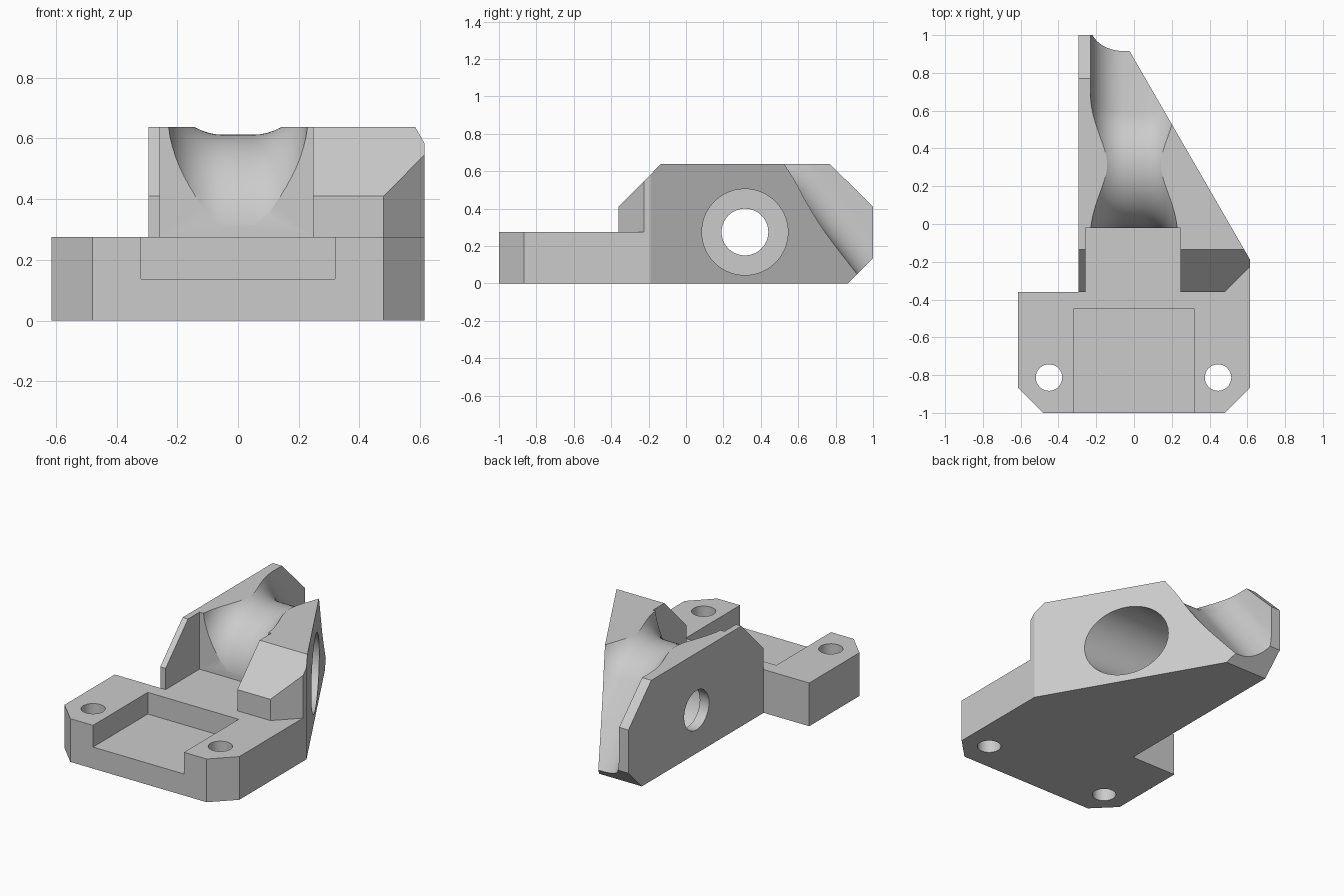
import bpy, bmesh, math
from mathutils import Vector

cube = bpy.data.objects.get("Cube")
if cube:
    bpy.data.objects.remove(cube, do_unlink=True)

grey = bpy.data.materials.new("plain grey")
grey.use_nodes = True
grey.diffuse_color = (0.6, 0.6, 0.6, 1)
grey.node_tree.nodes["Principled BSDF"].inputs["Base Color"].default_value = (0.6, 0.6, 0.6, 1)


def loft(name, rings):
    """Closed solid through a list of matching rings of points."""
    bm = bmesh.new()
    loops = [[bm.verts.new(p) for p in ring] for ring in rings]
    n = len(loops[0])
    for a, b in zip(loops, loops[1:]):
        for i in range(n):
            j = (i + 1) % n
            bm.faces.new((a[i], a[j], b[j], b[i]))
    bm.faces.new(loops[0])
    bm.faces.new(loops[-1])
    bmesh.ops.recalc_face_normals(bm, faces=bm.faces[:])
    mesh = bpy.data.meshes.new(name)
    bm.to_mesh(mesh)
    bm.free()
    mesh.materials.append(grey)
    ob = bpy.data.objects.new(name, mesh)
    bpy.context.scene.collection.objects.link(ob)
    return ob


def prism_z(name, outline, z0, z1):
    return loft(name, [[(x, y, z) for x, y in outline] for z in (z0, z1)])


def prism_x(name, outline, x0, x1):
    return loft(name, [[(x, y, z) for y, z in outline] for x in (x0, x1)])


def box(name, x0, x1, y0, y1, z0, z1):
    return prism_z(name, [(x0, y0), (x1, y0), (x1, y1), (x0, y1)], z0, z1)


def circle(cx, cy, r, n=64):
    return [(cx + r * math.cos(math.tau * i / n), cy + r * math.sin(math.tau * i / n))
            for i in range(n)]


def combine(target, tool, operation):
    mod = target.modifiers.new(operation, 'BOOLEAN')
    mod.operation = operation
    mod.solver = 'EXACT'
    mod.object = tool
    bpy.context.view_layer.objects.active = target
    bpy.ops.object.modifier_apply(modifier=mod.name)
    bpy.data.objects.remove(tool, do_unlink=True)


# Base plate with clipped front corners
bracket = prism_z("mounting_bracket", [
    (-0.615, -0.36), (-0.615, -0.865), (-0.48, -1), (0.48, -1), (0.615, -0.865),
    (0.615, -0.19), (-0.2, -0.19), (-0.2, -0.36)], 0, 0.275)

# Upright body: chamfered side profile trimmed to a tapering plan
body = prism_x("body", [
    (-0.36, 0), (0.865, 0), (1, 0.135), (1, 0.41), (0.77, 0.638),
    (-0.135, 0.638), (-0.36, 0.41)], -0.295, 0.8)
plan = prism_z("plan_trim", [
    (-0.5, -0.36), (0.48, -0.36), (0.615, -0.225), (0.615, -0.19),
    (-0.13, 1.1), (-0.5, 1.1)], -0.2, 1)
combine(body, plan, 'INTERSECT')
combine(bracket, body, 'UNION')

# Front recess and the slot in front of the channel
combine(bracket, box("recess_cutter", -0.32, 0.32, -1.2, -0.45, 0.137, 0.5), 'DIFFERENCE')
combine(bracket, box("slot_cutter", -0.257, 0.247, -0.6, -0.02, 0.275, 0.9), 'DIFFERENCE')

# Screw holes
for x in (-0.45, 0.445):
    combine(bracket, prism_z("screw_cutter", circle(x, -0.813, 0.07), -0.2, 0.6), 'DIFFERENCE')

# Channel: U section swept around the cross hole, then straight down the back
HUB_Y, HUB_Z = 0.315, 0.275
INNER, FLAT, ROUND, OUTER = 0.337, 0.05, 0.18, 1.0
half = [(FLAT + ROUND * math.sin(a), INNER + ROUND * (1 - math.cos(a)))
        for a in (math.radians(7.5 * i) for i in range(13))] + [(FLAT + ROUND, OUTER)]
section = [(-x, d) for x, d in reversed(half)] + half


def channel_ring(angle, slide=0):
    out = Vector((0, math.cos(angle), math.sin(angle)))
    along = Vector((0, math.sin(angle), -math.cos(angle)))
    return [Vector((x, HUB_Y, HUB_Z)) + out * d + along * slide for x, d in section]


START, END, STEPS = math.pi, math.radians(37.7), 40
rings = [channel_ring(START + (END - START) * i / STEPS) for i in range(STEPS + 1)]
rings.append(channel_ring(END, 1.2))
combine(bracket, loft("channel_cutter", rings), 'DIFFERENCE')

# Cross hole with a deep counterbore from the slanted side
combine(bracket, prism_x("bore_cutter", circle(HUB_Y, HUB_Z, 0.23, 80), -0.23, 1), 'DIFFERENCE')
combine(bracket, prism_x("hole_cutter", circle(HUB_Y, HUB_Z, 0.125), -0.6, 0.2), 'DIFFERENCE')

# Smooth curved walls, keep edges crisp
bpy.ops.object.select_all(action='DESELECT')
bracket.select_set(True)
bpy.context.view_layer.objects.active = bracket
bpy.ops.object.shade_smooth_by_angle(angle=math.radians(20))
